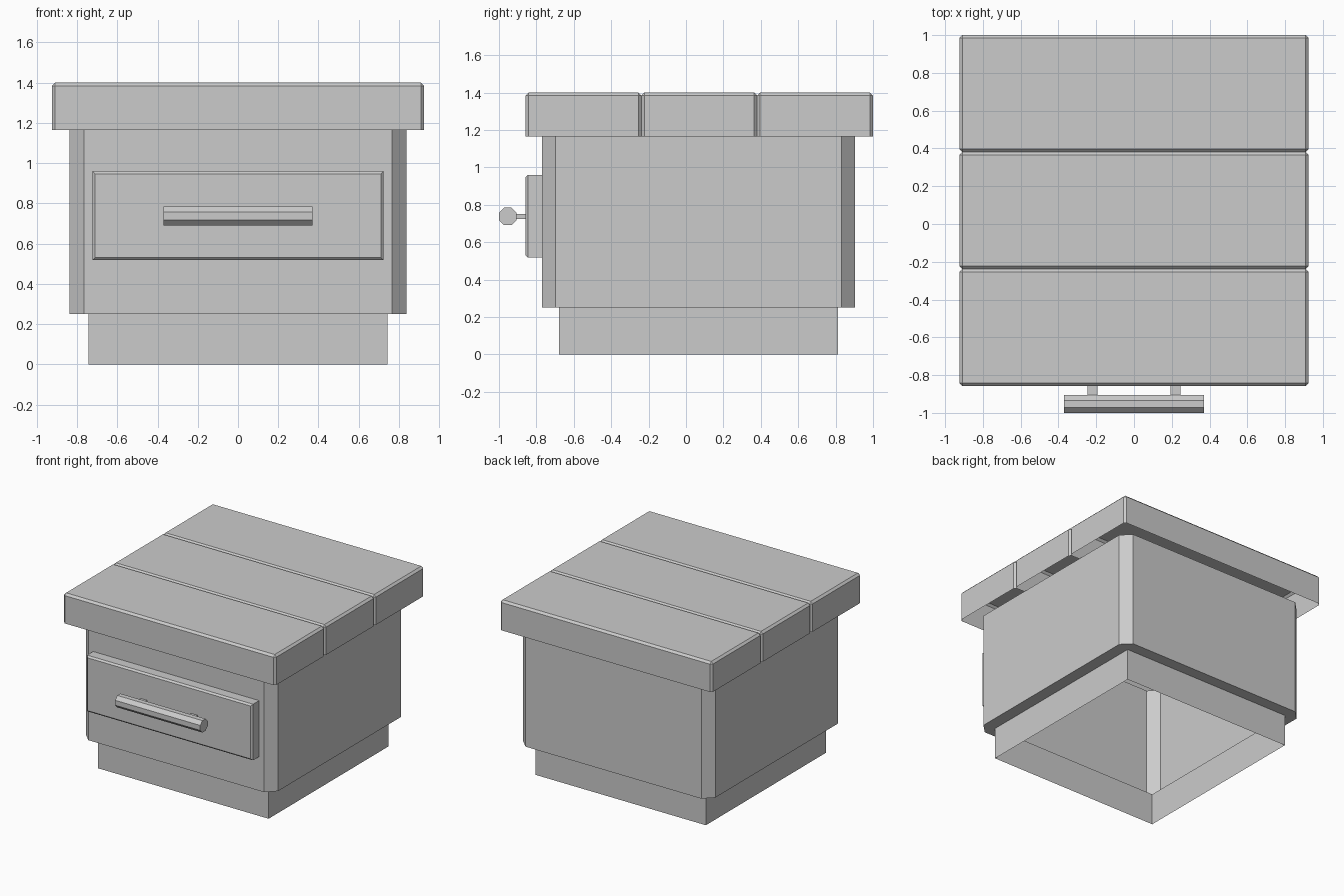
import bpy, bmesh, math
from mathutils import Matrix, Vector

if "Cube" in bpy.data.objects:
    bpy.data.objects.remove(bpy.data.objects["Cube"])


def finish(bm, name):
    bm.normal_update()
    mesh = bpy.data.meshes.new(name)
    bm.to_mesh(mesh)
    bm.free()
    obj = bpy.data.objects.new(name, mesh)
    bpy.context.collection.objects.link(obj)
    return obj


def box(name, lo, hi, open_dirs=(), bevel=0.0, pick=None):
    """Box from corner to corner; faces along open_dirs removed, picked edges bevelled."""
    lo, hi = Vector(lo), Vector(hi)
    bm = bmesh.new()
    bmesh.ops.create_cube(bm, size=1)
    size = hi - lo
    mid = (lo + hi) / 2
    for v in bm.verts:
        v.co = Vector(v.co[i] * size[i] + mid[i] for i in range(3))
    bm.normal_update()
    if bevel:
        edges = [e for e in bm.edges if pick(e, mid)]
        bmesh.ops.bevel(bm, geom=edges, offset=bevel, segments=1,
                        affect='EDGES', clamp_overlap=True)
        bm.normal_update()
    gone = [f for f in bm.faces if any(f.normal.dot(Vector(d)) > 0.99 for d in open_dirs)]
    if gone:
        bmesh.ops.delete(bm, geom=gone, context='FACES')
    return finish(bm, name)


# cabinet body with chamfered corners, stepping in to an open plinth
X, Y0, Y1, C = 0.838, -0.77, 0.904, 0.072
Z_STEP, Z_TOP = 0.25, 1.165
BX, BY0, BY1 = 0.743, -0.68, 0.814
outline = [(X - C, Y0), (X, Y0 + C), (X, Y1 - C), (X - C, Y1),
           (C - X, Y1), (-X, Y1 - C), (-X, Y0 + C), (C - X, Y0)]
plinth = [(BX, BY0), (BX, BY1), (-BX, BY1), (-BX, BY0)]
bm = bmesh.new()
top = [bm.verts.new((x, y, Z_TOP)) for x, y in outline]
step = [bm.verts.new((x, y, Z_STEP)) for x, y in outline]
inner = [bm.verts.new((x, y, Z_STEP)) for x, y in plinth]
foot = [bm.verts.new((x, y, 0)) for x, y in plinth]
for i in range(8):
    j = (i + 1) % 8
    bm.faces.new((top[i], step[i], step[j], top[j]))
for i in range(4):
    j = (i + 1) % 4
    a, b, c = step[2 * i], step[2 * i + 1], step[(2 * i + 2) % 8]
    bm.faces.new((inner[i], inner[j], foot[j], foot[i]))
    bm.faces.new((a, b, inner[i]))
    bm.faces.new((b, c, inner[j], inner[i]))
bmesh.ops.recalc_face_normals(bm, faces=bm.faces[:])
finish(bm, "cabinet_body")

# three top planks, open underneath, bevelled everywhere but the bottom rim
DEPTH = 1.858 / 3
for i in range(3):
    y = -0.858 + i * DEPTH
    box(f"top_plank_{i + 1}", (-0.925, y, Z_TOP), (0.925, y + DEPTH, 1.4),
        open_dirs=[(0, 0, -1)], bevel=0.016,
        pick=lambda e, m: any(v.co.z > m.z for v in e.verts))

# drawer front, bevelled around its front face
box("drawer_front", (-0.723, -0.858, 0.518), (0.723, Y0, 0.96),
    open_dirs=[(0, 1, 0)], bevel=0.013,
    pick=lambda e, m: all(v.co.y < m.y for v in e.verts))

# octagonal handle bar
bm = bmesh.new()
bmesh.ops.create_cone(bm, cap_ends=True, segments=8, radius1=0.0508, radius2=0.0508, depth=0.742,
                      matrix=Matrix.Translation((0, -0.953, 0.738))
                      @ Matrix.Rotation(math.pi / 2, 4, 'Y')
                      @ Matrix.Rotation(math.pi / 8, 4, 'Z'))
# turn the bar so that a flat side faces forward
near = min(v.co.y for v in bm.verts)
if sum(abs(v.co.y - near) < 1e-4 for v in bm.verts) < 4:
    bmesh.ops.rotate(bm, verts=bm.verts[:], cent=(0, -0.953, 0.738),
                     matrix=Matrix.Rotation(math.pi / 8, 3, 'X'))
finish(bm, "handle_bar")

# handle posts
for side, x in (("left", -0.22), ("right", 0.22)):
    box(f"handle_post_{side}", (x - 0.026, -0.92, 0.725), (x + 0.026, -0.855, 0.751))
